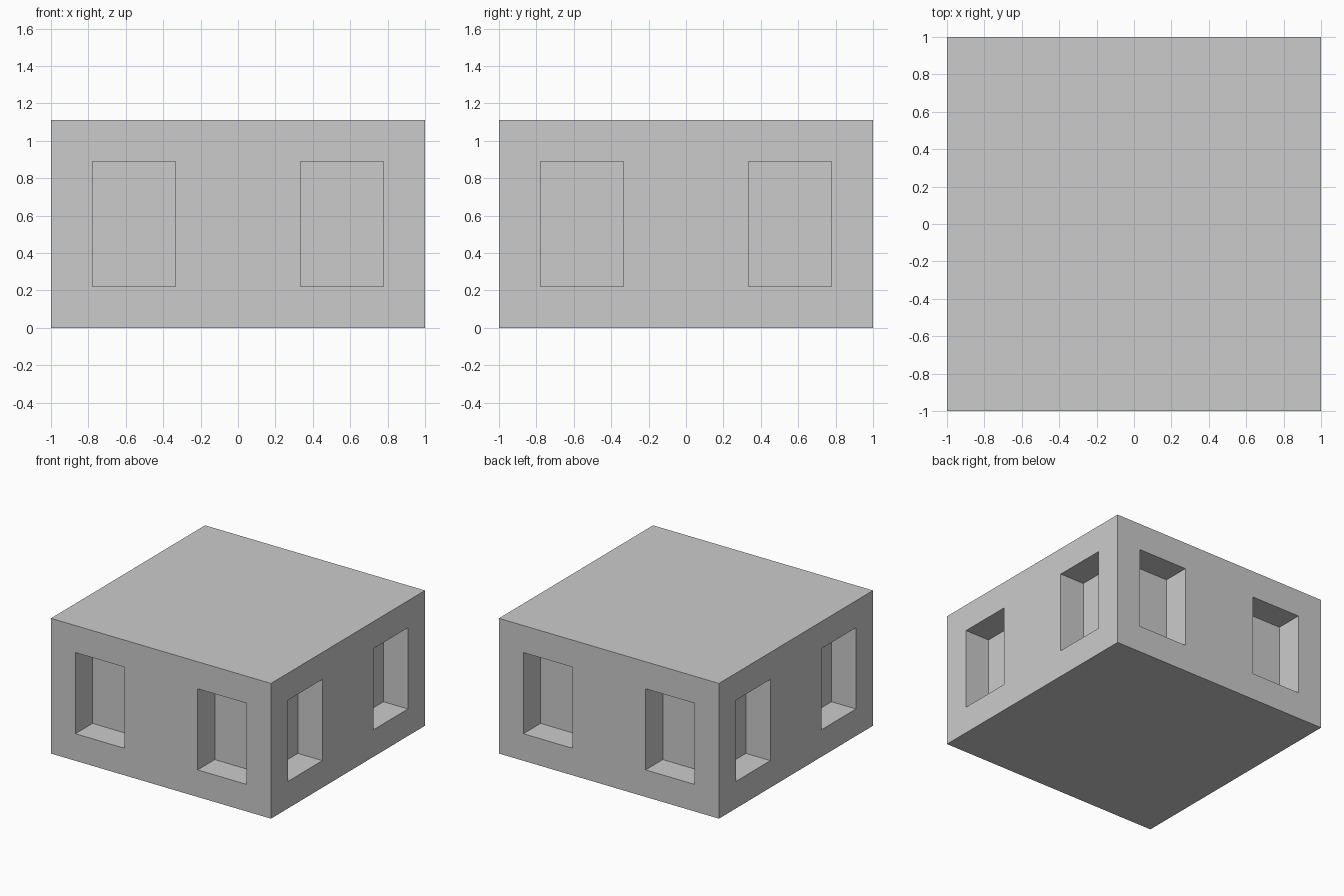
import bpy, bmesh, math
from mathutils import Matrix, Vector

if "Cube" in bpy.data.objects:
    bpy.data.objects.remove(bpy.data.objects["Cube"])

U = 1 / 9                          # the model sits on a ninth-unit module
XS = [-9*U, -7*U, -3*U, 3*U, 7*U, 9*U]
ZS = [0, 2*U, 8*U, 10*U]
DEPTH = 2 * U

bm = bmesh.new()
windows = []

# Four identical walls, each divided so that two cells become windows
for side in range(4):
    turn = Matrix.Rotation(side * math.pi / 2, 3, 'Z')
    grid = [[bm.verts.new(turn @ Vector((x, -1, z))) for x in XS] for z in ZS]
    for r in range(len(ZS) - 1):
        for c in range(len(XS) - 1):
            face = bm.faces.new((grid[r][c], grid[r][c+1],
                                 grid[r+1][c+1], grid[r+1][c]))
            if r == 1 and c in (1, 3):
                windows.append(face)

# Join the corners, then close floor and flat roof
bmesh.ops.remove_doubles(bm, verts=bm.verts[:], dist=1e-4)
bmesh.ops.holes_fill(bm, edges=[e for e in bm.edges if e.is_boundary], sides=0)
bmesh.ops.recalc_face_normals(bm, faces=bm.faces[:])

# Sink the window recesses
bm.normal_update()
bmesh.ops.inset_individual(bm, faces=windows, thickness=0, depth=-DEPTH)

mesh = bpy.data.meshes.new("building_block")
bm.to_mesh(mesh)
bm.free()
obj = bpy.data.objects.new("building_block", mesh)
bpy.context.collection.objects.link(obj)
